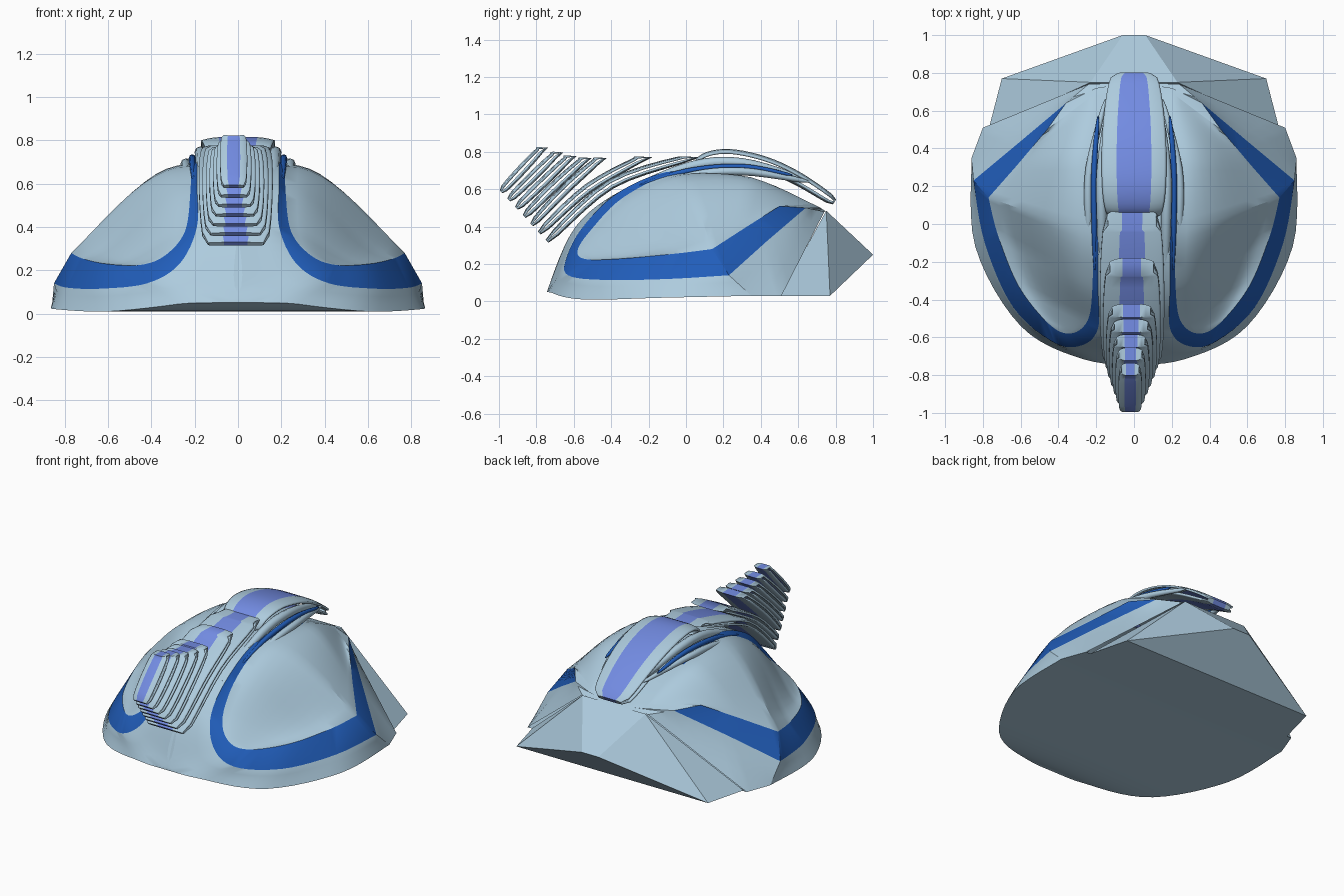
import bpy
import bmesh
import math
from mathutils import Vector

default_cube = bpy.data.objects.get("Cube")
if default_cube:
    bpy.data.objects.remove(default_cube)


def make_material(name, colour):
    material = bpy.data.materials.new(name)
    material.use_nodes = True
    material.diffuse_color = (*colour, 1)
    shader = material.node_tree.nodes["Principled BSDF"]
    shader.inputs["Base Color"].default_value = (*colour, 1)
    return material


pale = make_material("pale blue grey", (.42, .60, .73))
blue = make_material("deep blue", (.015, .11, .49))
violet = make_material("soft violet", (.17, .26, .76))


def spline(points, steps):
    """Smooth curve through the points, with steps samples per segment."""
    points = [Vector(p) for p in points]
    last = len(points) - 1
    result = []
    for i in range(last):
        a, b = points[i], points[i + 1]
        before, after = points[max(i - 1, 0)], points[min(i + 2, last)]
        for k in range(steps):
            t = k / steps
            result.append(.5 * (2 * a + (b - before) * t
                                + (2 * before - 5 * a + 4 * b - after) * t ** 2
                                + (3 * a - before - 3 * b + after) * t ** 3))
    return result + [points[last]]


def finish(name, bm, materials, angle=35):
    bmesh.ops.remove_doubles(bm, verts=bm.verts[:], dist=.0005)
    bmesh.ops.recalc_face_normals(bm, faces=bm.faces[:])
    mesh = bpy.data.meshes.new(name)
    bm.to_mesh(mesh)
    bm.free()
    for material in materials:
        mesh.materials.append(material)
    obj = bpy.data.objects.new(name, mesh)
    bpy.context.collection.objects.link(obj)
    bpy.ops.object.select_all(action='DESELECT')
    obj.select_set(True)
    bpy.context.view_layer.objects.active = obj
    bpy.ops.object.shade_smooth_by_angle(angle=math.radians(angle))
    return obj


# Guide curves of one half: outer rim, stripe outer edge, stripe inner edge
rim = [(0, .75, .48), (0, .35, .65), (0, -.05, .69), (0, -.35, .59),
       (0, -.59, .4), (0, -.73, .09), (.27, -.715, .045), (.6, -.54, .01),
       (.84, -.12, .02), (.86, .35, .03), (.8, .51, .03), (.24, .74, .48)]
stripe_outer = [(.2, .72, .5), (.2, .35, .66), (.19, -.05, .7), (.19, -.35, .59),
                (.19, -.55, .4), (.27, -.64, .23), (.42, -.63, .14), (.64, -.44, .115),
                (.79, -.1, .12), (.85, .23, .14), (.61, .43, .32), (.36, .64, .5)]
stripe_inner = [(.22, .68, .52), (.23, .35, .66), (.22, -.05, .68), (.22, -.33, .56),
                (.245, -.51, .38), (.335, -.58, .27), (.45, -.53, .225), (.61, -.33, .23),
                (.72, -.06, .255), (.77, .14, .28), (.62, .31, .39), (.46, .5, .51)]
STEPS = 6
CORNER = 9


def guide(points):
    curve = spline(points[:CORNER + 1], STEPS)
    for a, b in zip(points[CORNER:], points[CORNER + 1:]):
        curve += [Vector(a).lerp(Vector(b), (k + 1) / STEPS) for k in range(STEPS)]
    return curve


outer, edge_a, edge_b = guide(rim), guide(stripe_outer), guide(stripe_inner)
count = len(outer)
bulges = [0, .075, .085, .07, .02, 0, 0]
dents = [0, 0, 0, .06, .04, 0, 0]
bm = bmesh.new()


def add_face(points, side, material=0):
    corners = []
    for p in points:
        p = Vector((p.x * side, p.y, p.z))
        if all((p - q).length > .0005 for q in corners):
            corners.append(p)
    if len(corners) > 2:
        bm.faces.new([bm.verts.new(p) for p in corners]).material_index = material


def cheek_row(j):
    """Section across the cheek: domed near the top, hollow near the front corner."""
    start, end = edge_b[j], edge_b[count - 1 - j]
    station, part = divmod(j / STEPS, 1)
    station = int(station)
    bulge, dent = (table[station] * (1 - part) + table[station + 1] * part
                   for table in (bulges, dents))
    row = []
    for k in range(11):
        v = k / 10
        lift = v * (1 - v) * (5 * bulge * (1 - .7 * v) - 6 * dent * v)
        row.append(start.lerp(end, v) + Vector((lift * .1, 0, lift)))
    return row


for side in (1, -1):
    # Nose, skirt and painted stripe
    for i in range(count):
        j = (i + 1) % count
        for k in range(3):
            add_face([outer[i].lerp(edge_a[i], k / 3), outer[j].lerp(edge_a[j], k / 3),
                      outer[j].lerp(edge_a[j], (k + 1) / 3),
                      outer[i].lerp(edge_a[i], (k + 1) / 3)], side)
        painted = STEPS <= i < count - 1
        add_face([edge_a[i], edge_a[j], edge_b[j], edge_b[i]], side, int(painted))
    # Domed cheek inside the stripe
    for j in range((count - 1) // 2):
        row, following = cheek_row(j), cheek_row(j + 1)
        for k in range(len(row) - 1):
            add_face([row[k], row[k + 1], following[k + 1], following[k]], side)
    # Flat underside, turning up at the nose
    for i in range(5 * STEPS, 10 * STEPS):
        p, q = outer[i], outer[i + 1]
        add_face([p, q, Vector((0, q.y, q.z)), Vector((0, p.y, p.z))], side)
finish("body_shell", bm, [pale, blue], 28)

# Faceted tail wedge
bm = bmesh.new()
for side in (1, -1):
    for x, y, z in [(.77, .5, .03), (.7, .77, .03), (.06, 1, .25), (.23, .75, .485)]:
        bm.verts.new((x * side, y, z))
bmesh.ops.convex_hull(bm, input=bm.verts[:])
finish("tail_wedge", bm, [pale], 10)


def hairpin_plate(name, path, width, thickness, end_width, violet_share,
                  x_centre=0, level_top=False):
    """Hollow flattened loop following a side path, violet along its middle."""
    line = spline([(0, y, z) for y, z in path], 5)
    last = len(line) - 1
    loop = []
    for i, p in enumerate(line):
        tangent = (line[min(i + 1, last)] - line[max(i - 1, 0)]).normalized()
        offset = Vector((0, -tangent.z, tangent.y)) * thickness
        swell = max(0, math.sin(math.pi * i / last)) ** .4
        if level_top and i == last:
            offset = Vector((0, -thickness / max(tangent.z, .4), 0))
        else:
            offset *= .35 + .65 * swell
        loop.append((p, offset, width * (end_width + (1 - end_width) * swell)))
    ring = loop + [(p, -n, w) for p, n, w in reversed(loop)]
    columns = [-1, -.93, -.75, -violet_share, violet_share, .75, .93, 1]
    bm = bmesh.new()
    grid = [[bm.verts.new(p + n * (1 - .45 * u ** 4) + Vector((u * w + x_centre, 0, 0)))
             for u in columns] for p, n, w in ring]
    for i, row in enumerate(grid):
        following = grid[(i + 1) % len(grid)]
        for k in range(len(columns) - 1):
            face = bm.faces.new([row[k], row[k + 1], following[k + 1], following[k]])
            face.material_index = int(k == 3)
    obj = finish(name, bm, [pale, violet], 50)
    solid = obj.modifiers.new("wall", 'SOLIDIFY')
    solid.thickness = .012
    solid.offset = 0


# Row of nested crest plates, growing towards the back
tops = [(-.77, .82), (-.69, .795), (-.62, .775), (-.54, .765),
        (-.46, .765), (-.23, .77), (.02, .77)]
sags = [0, 0, 0, .005, .01, .035, .08]
for i, (top, sag) in enumerate(zip(tops, sags)):
    f = i / 6
    tip = (-.985 + .245 * f, .59 - .265 * f)
    middle = ((tip[0] + top[0]) / 2 - sag * .5, (tip[1] + top[1]) / 2 + sag)
    hairpin_plate("crest_plate_%d" % (i + 1), [tip, middle, top],
                  .06 + .11 * f, .021, .75, .5 - .08 * f, -.02 + .01 * f, True)

# Arched fin over the back
hairpin_plate("back_fin", [(.05, .695), (.1, .755), (.23, .775), (.42, .735),
                           (.6, .655), (.79, .535)], .17, .036, .5, .54)


def rail(name, points, radius, material):
    """Tapered tube along a path."""
    line = spline(points, 6)
    last = len(line) - 1
    bm = bmesh.new()
    rings = []
    for i, p in enumerate(line):
        r = radius * (.2 + .8 * max(0, math.sin(math.pi * i / last)) ** .5)
        tangent = (line[min(i + 1, last)] - line[max(i - 1, 0)]).normalized()
        across = tangent.cross(Vector((0, 0, 1))).normalized()
        up = across.cross(tangent)
        angles = [math.tau * k / 8 for k in range(8)]
        rings.append([bm.verts.new(p + r * (across * math.cos(a) + up * math.sin(a)))
                      for a in angles])
    for a, b in zip(rings, rings[1:]):
        for k in range(8):
            bm.faces.new([a[k], a[k - 1], b[k - 1], b[k]])
    bm.faces.new(rings[0])
    bm.faces.new(rings[-1])
    finish(name, bm, [material], 60)


# Rails either side of the fin: blue inlay, inner lip and outer lip
for label, side in (("left", 1), ("right", -1)):
    rail(label + "_blue_rail", [(side * .205, -.25, .62), (side * .21, 0, .695),
         (side * .21, .3, .72), (side * .19, .57, .675)], .016, blue)
    rail(label + "_outer_lip", [(side * .235, -.3, .55), (side * .24, 0, .665),
         (side * .235, .3, .695), (side * .15, .66, .64)], .022, pale)
    rail(label + "_inner_lip", [(side * .165, -.4, .55), (side * .17, 0, .715),
         (side * .17, .3, .74), (side * .13, .64, .65)], .028, pale)
